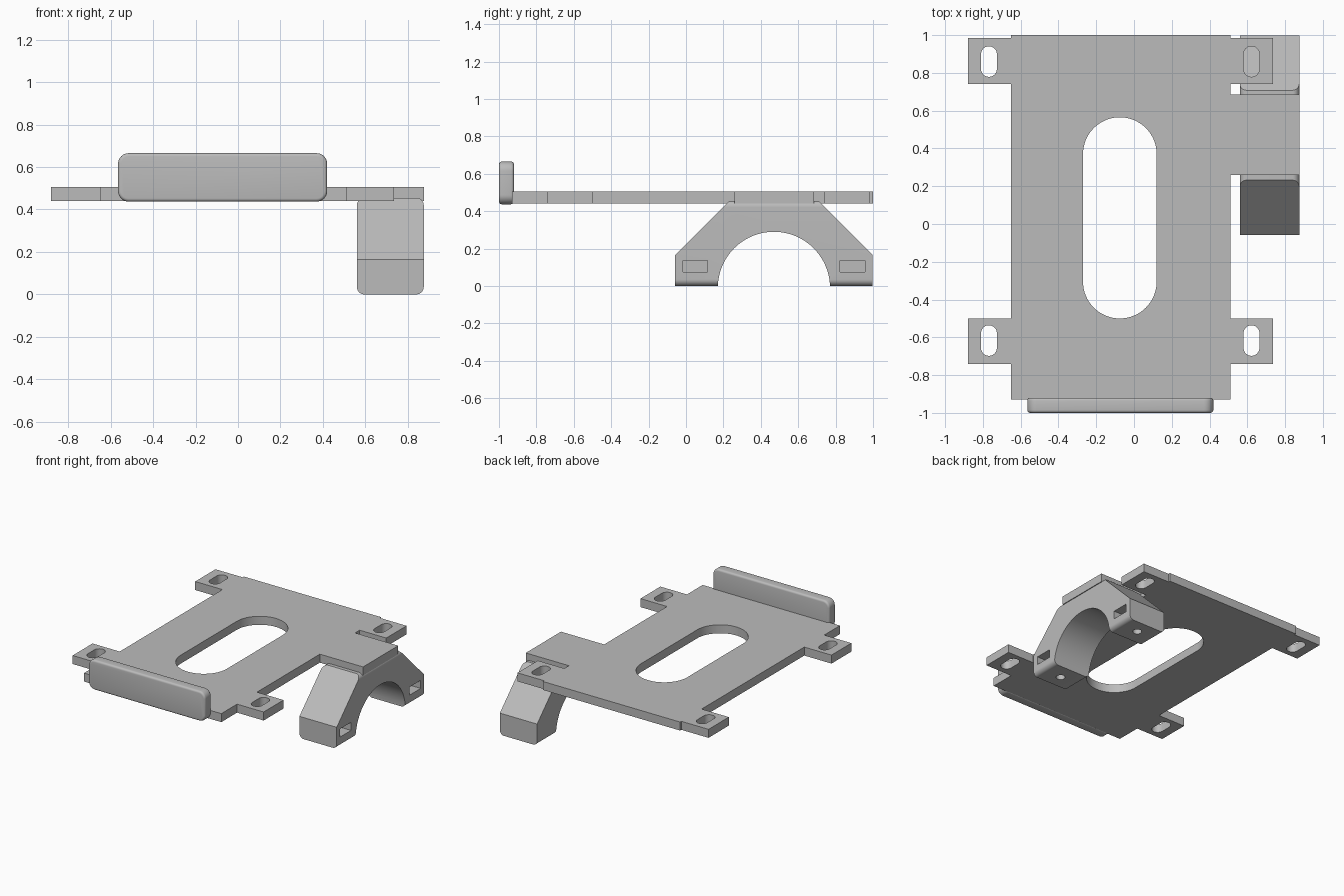
import bpy, bmesh, math
from mathutils import Vector

cube = bpy.data.objects.get("Cube")
if cube:
    bpy.data.objects.remove(cube, do_unlink=True)

grey = bpy.data.materials.new("light grey plastic")
grey.use_nodes = True
colour = (0.5, 0.5, 0.5, 1)
grey.diffuse_color = colour
grey.node_tree.nodes["Principled BSDF"].inputs["Base Color"].default_value = colour


def prism(name, outline, axis, lo, hi):
    """Extrude a 2D outline along an axis from lo to hi."""
    place = {"x": lambda a, b, c: (c, a, b),
             "y": lambda a, b, c: (a, c, b),
             "z": lambda a, b, c: (a, b, c)}[axis]
    bm = bmesh.new()
    base = bm.faces.new([bm.verts.new(place(a, b, lo)) for a, b in outline])
    ext = bmesh.ops.extrude_face_region(bm, geom=[base])
    verts = [v for v in ext["geom"] if isinstance(v, bmesh.types.BMVert)]
    bmesh.ops.translate(bm, verts=verts, vec=Vector(place(0, 0, hi - lo)))
    bmesh.ops.recalc_face_normals(bm, faces=bm.faces)
    mesh = bpy.data.meshes.new(name)
    bm.to_mesh(mesh)
    bm.free()
    mesh.materials.append(grey)
    obj = bpy.data.objects.new(name, mesh)
    bpy.context.collection.objects.link(obj)
    return obj


def rounded(x0, x1, y0, y1, r, steps=8):
    """Rectangle outline with round corners; a slot when r is half its width."""
    pts = []
    corners = [(x1 - r, y1 - r), (x0 + r, y1 - r), (x0 + r, y0 + r), (x1 - r, y0 + r)]
    for q, (cx, cy) in enumerate(corners):
        for i in range(steps + 1):
            a = (q + i / steps) * math.pi / 2
            p = (cx + r * math.cos(a), cy + r * math.sin(a))
            if not pts or math.dist(p, pts[-1]) > 1e-5:
                pts.append(p)
    if math.dist(pts[0], pts[-1]) < 1e-5:
        pts.pop()
    return pts


def rect(x0, x1, y0, y1):
    return [(x0, y0), (x1, y0), (x1, y1), (x0, y1)]


def activate(obj):
    bpy.ops.object.select_all(action="DESELECT")
    obj.select_set(True)
    bpy.context.view_layer.objects.active = obj


def boolean(obj, tool, operation="DIFFERENCE"):
    """Apply a boolean and discard the cutter."""
    tool.hide_render = True
    mod = obj.modifiers.new("cut", "BOOLEAN")
    mod.operation, mod.solver, mod.object = operation, "EXACT", tool
    activate(obj)
    bpy.ops.object.modifier_apply(modifier=mod.name)
    bpy.data.objects.remove(tool, do_unlink=True)


def smooth(obj):
    activate(obj)
    bpy.ops.object.shade_smooth_by_angle(angle=math.radians(30))


# Base plate outline: four mounting tabs and the arm over the bracket
Z0, Z1 = 0.44, 0.505
LEFT, RIGHT, FRONT, BACK = -0.65, 0.51, -0.93, 1.0
tabs = [(-0.74, -0.5), (0.74, 0.985)]
right_steps = [(*tabs[0], 0.735), (0.26, 0.685, 0.875), (*tabs[1], 0.735)]
left_steps = [(y1, y0, -0.88) for y0, y1 in reversed(tabs)]
outline = [(LEFT, FRONT), (RIGHT, FRONT)]
for a, b, x in right_steps:
    outline += [(RIGHT, a), (x, a), (x, b), (RIGHT, b)]
outline += [(RIGHT, BACK), (LEFT, BACK)]
for a, b, x in left_steps:
    outline += [(LEFT, a), (x, a), (x, b), (LEFT, b)]
plate = prism("base_plate", outline, "z", Z0, Z1)

# Long central opening and the screw slots in the tabs
boolean(plate, prism("centre_cutter", rounded(-0.27, 0.12, -0.5, 0.565, 0.195, 16), "z", 0.3, 0.7))
for x in (-0.768, 0.622):
    for y in (-0.617, 0.86):
        slot = rounded(x - 0.042, x + 0.042, y - 0.081, y + 0.081, 0.042)
        boolean(plate, prism("slot_cutter", slot, "z", 0.3, 0.7))
smooth(plate)

# Upright front lip with softened rims
lip = prism("front_lip", rounded(-0.565, 0.42, 0.437, 0.665, 0.05), "y", -1.0, -0.92)
bevel = lip.modifiers.new("rim", "BEVEL")
bevel.width, bevel.segments = 0.015, 4
bevel.limit_method, bevel.angle_limit = "ANGLE", math.radians(60)
activate(lip)
bpy.ops.object.modifier_apply(modifier=bevel.name)
smooth(lip)

# Arched clamp bracket: rounded bar trimmed to the sloped arch profile
MID, HALF, ARCH = 0.47, 0.528, 0.3
bracket = prism("arch_bracket", rounded(0.56, 0.875, 0, 0.455, 0.035), "y", -0.2, 1.2)
profile = [(MID + HALF, -0.1), (MID + HALF, 0.165), (MID + 0.238, 0.455), (MID + 0.238, 0.5),
           (MID - 0.238, 0.5), (MID - 0.238, 0.455), (MID - HALF, 0.165), (MID - HALF, -0.1),
           (MID - ARCH, -0.1)]
for i in range(41):
    a = math.pi * (1 - i / 40)
    profile.append((MID + ARCH * math.cos(a), -0.01 + ARCH * math.sin(a)))
profile.append((MID + ARCH, -0.1))
boolean(bracket, prism("profile_cutter", profile, "x", 0.4, 1.0), "INTERSECT")

# Nut pockets in the outer side and screw holes underneath
for side in (-1, 1):
    y = MID + side * 0.42
    boolean(bracket, prism("pocket_cutter", rect(y - 0.066, y + 0.066, 0.075, 0.137), "x", 0.65, 1.0))
    hole = rounded(0.685, 0.749, y - 0.032, y + 0.032, 0.032, 6)
    boolean(bracket, prism("hole_cutter", hole, "z", -0.1, 0.1))
smooth(bracket)
